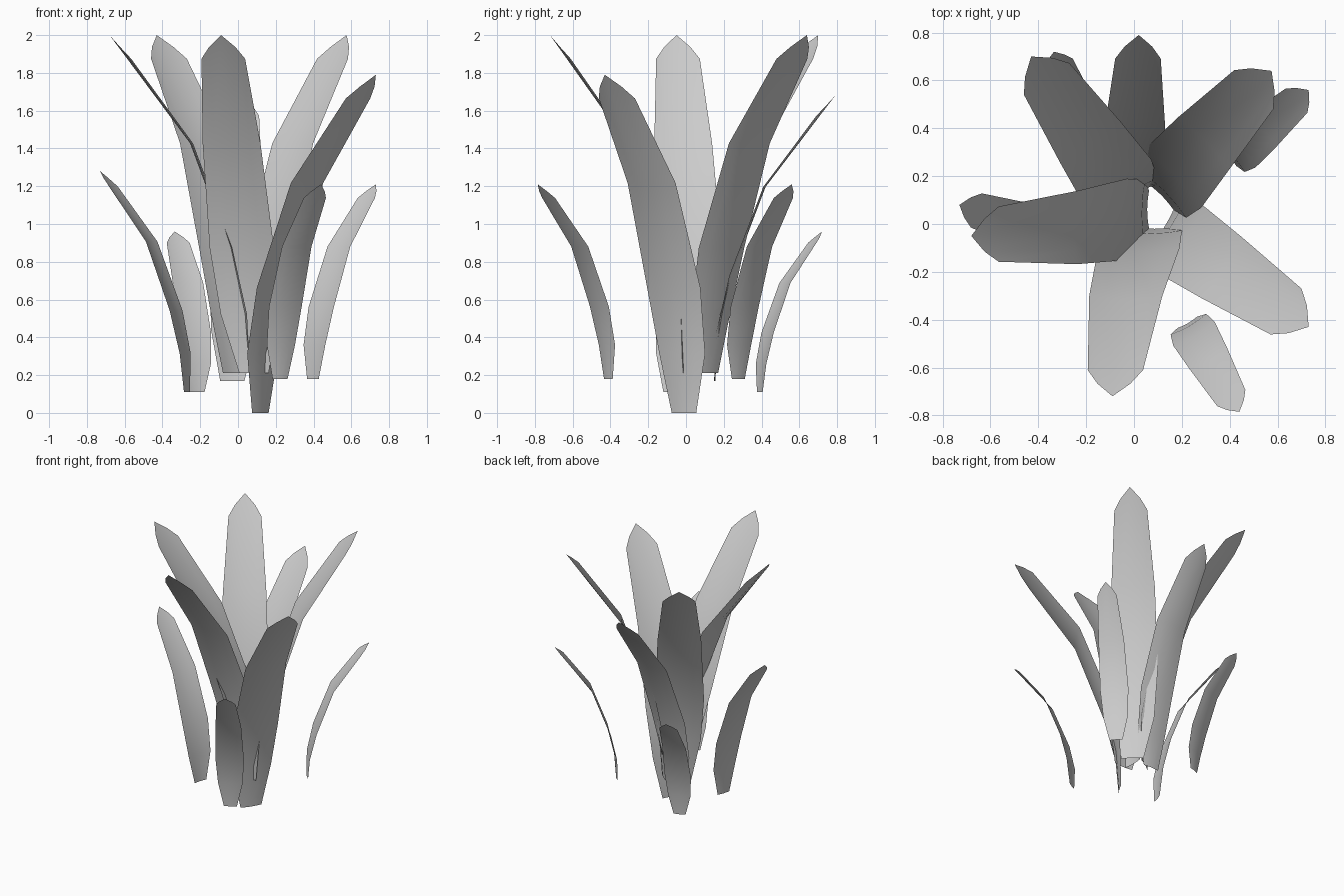
import bpy
from math import cos, sin, radians
from mathutils import Vector

if "Cube" in bpy.data.objects:
    bpy.data.objects.remove(bpy.data.objects["Cube"])

# Blade template rows: height fraction, outward fraction, width fraction
ROWS = [(0, 0, .46), (.175, .03, .86), (.37, .14, 1), (.68, .42, .9), (.93, .86, .68)]
COLS = [-1, -.6, 0, .6, 1]


def leaf(name, base, tip, yaw, width):
    """Curved blade from base to tip, its face turned to the yaw angle."""
    base, tip = Vector(base), Vector(tip)
    d = tip - base
    n = Vector((cos(radians(yaw)), sin(radians(yaw)), 0))
    side = Vector((-n.y, n.x, 0))
    out, drift = d.dot(n), d.dot(side)
    verts, faces = [], []
    for i, (t, o, w) in enumerate(ROWS):
        for u in COLS:
            tt, oo = t, o
            if i == len(ROWS) - 1:      # rounded point at the end
                k = {0: 1, .6: .5, 1: 0}[abs(u)]
                tt, oo = t + (1 - t) * k, o + (1 - o) * k
            p = base + n * (out * oo) + Vector((0, 0, d.z * tt))
            p += side * (drift * tt + u * w * width / 2)
            p -= n * (.05 * width * w * (u * u))      # slight cupping
            verts.append(p)
    c = len(COLS)
    for i in range(len(ROWS) - 1):
        for j in range(c - 1):
            a = i * c + j
            faces.append((a, a + 1, a + c + 1, a + c))
    me = bpy.data.meshes.new(name)
    me.from_pydata(verts, [], faces)
    me.polygons.foreach_set("use_smooth", [True] * len(me.polygons))
    ob = bpy.data.objects.new(name, me)
    bpy.context.collection.objects.link(ob)


# Tall inner leaves
leaf("inner_leaf_back", (-.03, .155, .17), (.02, .79, 1.68), 90, .28)
leaf("inner_leaf_back_left", (-.02, .10, .21), (-.43, .70, 2.0), 125, .34)
leaf("inner_leaf_left", (.055, .06, .21), (-.68, -.05, 2.0), 180, .34)
leaf("inner_leaf_front", (.085, -.02, .21), (-.09, -.72, 2.0), 270, .34)
leaf("inner_leaf_right", (.125, -.015, 0), (.73, -.43, 1.79), -34, .34)
leaf("inner_leaf_back_right", (.115, .12, .21), (.575, .64, 2.0), 45, .34)

# Short outer leaves
leaf("outer_leaf_front_right", (.225, -.415, .18), (.44, -.785, 1.21), -60, .20)
leaf("outer_leaf_back_right", (.40, .28, .18), (.73, .56, 1.21), 42, .20)
leaf("outer_leaf_left", (-.275, -.07, .11), (-.73, .08, 1.28), 162, .22)
leaf("outer_leaf_back_left", (-.22, .395, .11), (-.335, .72, .96), 110, .19)
